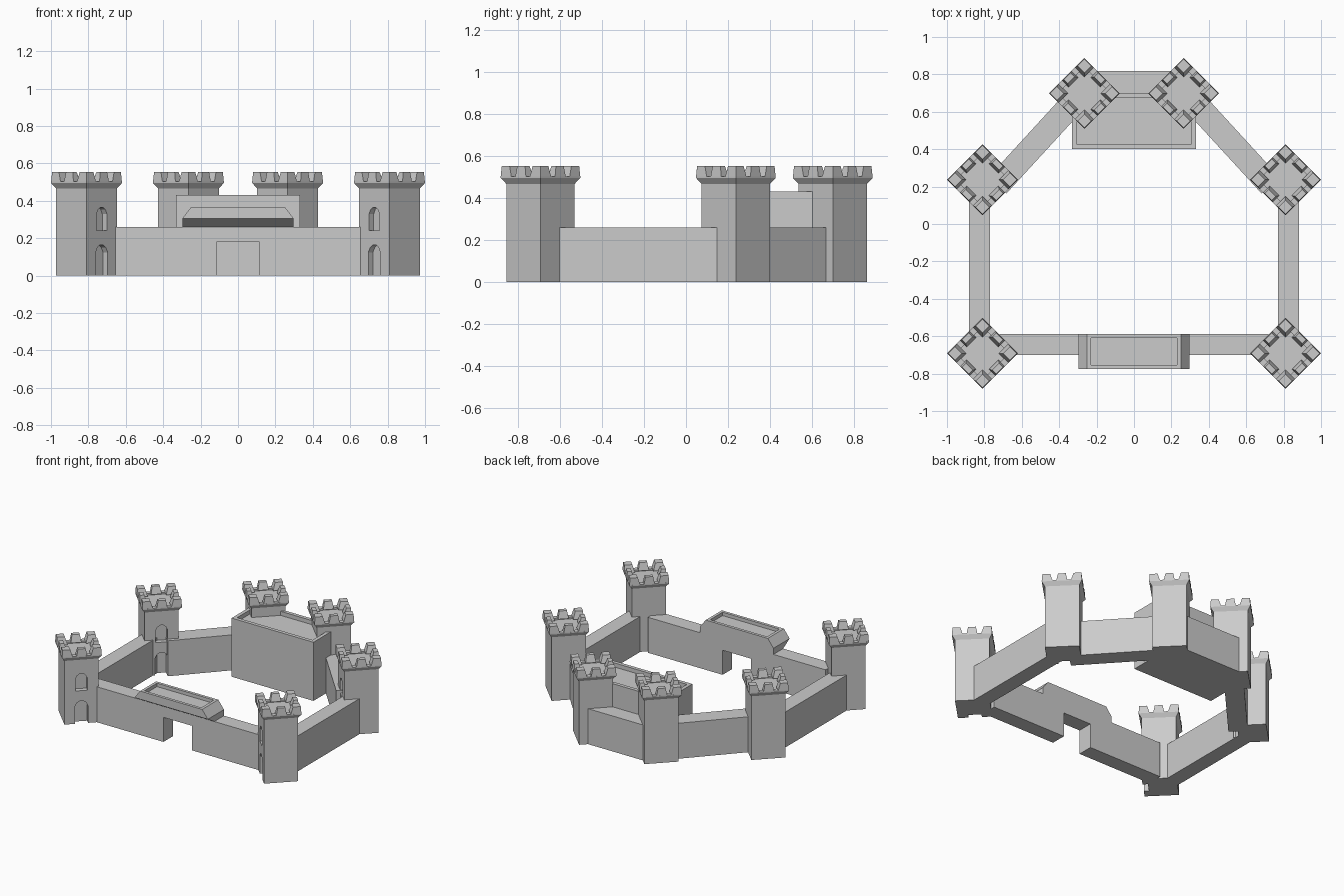
import bpy, bmesh
from math import radians, atan2
from mathutils import Matrix, Vector

cube = bpy.data.objects.get("Cube")
if cube:
    bpy.data.objects.remove(cube)


def link(name, mesh):
    ob = bpy.data.objects.new(name, mesh)
    bpy.context.scene.collection.objects.link(ob)
    return ob


def to_mesh(name, bm):
    bmesh.ops.recalc_face_normals(bm, faces=bm.faces)
    mesh = bpy.data.meshes.new(name)
    bm.to_mesh(mesh)
    bm.free()
    return mesh


def loft(bm, sections):
    """Skin point loops of equal length and cap both ends; returns the last cap."""
    loops = [[bm.verts.new(p) for p in s] for s in sections]
    for a, b in zip(loops, loops[1:]):
        for i in range(len(a)):
            j = (i + 1) % len(a)
            bm.faces.new((a[i], a[j], b[j], b[i]))
    bm.faces.new(loops[0][::-1])
    return bm.faces.new(loops[-1])


def rect(x0, x1, y0, y1, z):
    return [(x0, y0, z), (x1, y0, z), (x1, y1, z), (x0, y1, z)]


def square(cx, cy, hx, hy, z):
    return rect(cx - hx, cx + hx, cy - hy, cy + hy, z)


def sink(bm, face, rim, depth):
    """Leave a rim around a top face and lower the middle."""
    bmesh.ops.recalc_face_normals(bm, faces=bm.faces)
    bmesh.ops.inset_individual(bm, faces=[face], thickness=rim)
    floor = bmesh.ops.extrude_discrete_faces(bm, faces=[face])["faces"][0]
    bmesh.ops.translate(bm, verts=floor.verts, vec=(0, 0, -depth))


def box(name, x0, x1, y0, y1, top):
    bm = bmesh.new()
    loft(bm, [rect(x0, x1, y0, y1, 0), rect(x0, x1, y0, y1, top)])
    return link(name, to_mesh(name, bm))


def cut(ob, cutter):
    """Carve one object out of another, then drop the cutter."""
    mod = ob.modifiers.new("cut", "BOOLEAN")
    mod.operation, mod.solver, mod.object = "DIFFERENCE", "EXACT", cutter
    deps = bpy.context.evaluated_depsgraph_get()
    mesh = bpy.data.meshes.new_from_object(ob.evaluated_get(deps))
    ob.modifiers.clear()
    ob.data = mesh
    bpy.data.objects.remove(cutter)


WALL_TOP = 0.26
SHAFT = 0.115       # half width of a tower shaft
CAP = 0.134         # half width of a tower cap


def arch_cutter(width, bottom, top, depth):
    h, rise = width / 2, width * 0.45
    profile = [(-h, bottom), (h, bottom), (h, top - rise), (h * 0.7, top - rise * 0.35),
               (h * 0.25, top), (-h * 0.25, top), (-h * 0.7, top - rise * 0.35), (-h, top - rise)]
    bm = bmesh.new()
    loft(bm, [[(x, y, z) for x, z in profile] for y in (-SHAFT - 0.05, -SHAFT + depth)])
    ob = link("arch_cutter", to_mesh("arch_cutter", bm))
    ob.hide_render = True
    return ob


# Tower shaft with a door and a window niche
bm = bmesh.new()
loft(bm, [square(0, 0, SHAFT, SHAFT, z) for z in (0, 0.47)])
shaft = link("tower_shaft", to_mesh("tower_shaft", bm))
cut(shaft, arch_cutter(0.09, -0.05, 0.165, 0.035))
cut(shaft, arch_cutter(0.08, 0.24, 0.365, 0.035))

# Flared cap with a sunken roof and eight tapered merlons
bm = bmesh.new()
roof = loft(bm, [square(0, 0, h, h, z) for h, z in ((SHAFT, 0.467), (CAP, 0.495), (CAP, 0.502))])
sink(bm, roof, 0.048, 0.012)
for i in (-1, 0, 1):
    for j in (-1, 0, 1):
        if i or j:
            hx, hy = (0.036 if i == 0 or j else 0.025), (0.036 if j == 0 or i else 0.025)
            base, tip = [], []
            for ring, shrink, edge, z in ((base, 0, CAP, 0.5), (tip, 0.01, CAP - 0.004, 0.553)):
                ax, ay = hx - shrink, hy - shrink
                ring += square(i * (edge - ax), j * (edge - ay), ax, ay, z)
            loft(bm, [base, tip])
cap_mesh = to_mesh("tower_cap", bm)

# Six towers turned so that each niche faces the middle of the front
shaft_mesh = shaft.data
bpy.data.objects.remove(shaft)
for place, x, y in (("front", 0.81, -0.692), ("middle", 0.81, 0.237), ("back", 0.265, 0.698)):
    for side, s in (("left", 1), ("right", -1)):
        for part, mesh in (("shaft", shaft_mesh), ("cap", cap_mesh)):
            ob = link(f"{place}_{side}_tower_{part}", mesh)
            ob.location = (s * x, y, 0)
            ob.rotation_euler.z = radians(-45 * s)

# Front wall with its gate opening
bm = bmesh.new()
outline = [(-0.72, 0), (-0.115, 0), (-0.115, 0.18), (0.115, 0.18), (0.115, 0),
           (0.72, 0), (0.72, WALL_TOP), (-0.72, WALL_TOP)]
loft(bm, [[(x, y, z) for x, z in outline] for y in (-0.7, -0.588)])
link("front_wall", to_mesh("front_wall", bm))

# Overhanging gate platform
bm = bmesh.new()
top = loft(bm, [rect(-h, h, y, -0.588, z) for h, y, z in
                ((0.298, -0.7, WALL_TOP), (0.298, -0.775, 0.305), (0.252, -0.775, 0.365))])
sink(bm, top, 0.03, 0.025)
link("gate_platform", to_mesh("gate_platform", bm))

# Side and diagonal walls
for side, s in (("left", 1), ("right", -1)):
    xs = sorted((s * 0.77, s * 0.882))
    box(f"{side}_wall", *xs, -0.66, 0.21, WALL_TOP)
    diagonal = box(f"{side}_diagonal_wall", -0.295, 0.295, -0.065, 0.065, WALL_TOP)
    diagonal.location = (s * 0.531, 0.424, 0)
    diagonal.rotation_euler.z = atan2(0.737, -s * 0.676)

# Back wall and keep
box("back_wall", -0.265, 0.265, 0.69, 0.818, WALL_TOP)
bm = bmesh.new()
top = loft(bm, [rect(-0.332, 0.332, 0.4, 0.7, z) for z in (0, 0.43)])
sink(bm, top, 0.037, 0.03)
link("keep", to_mesh("keep", bm))
